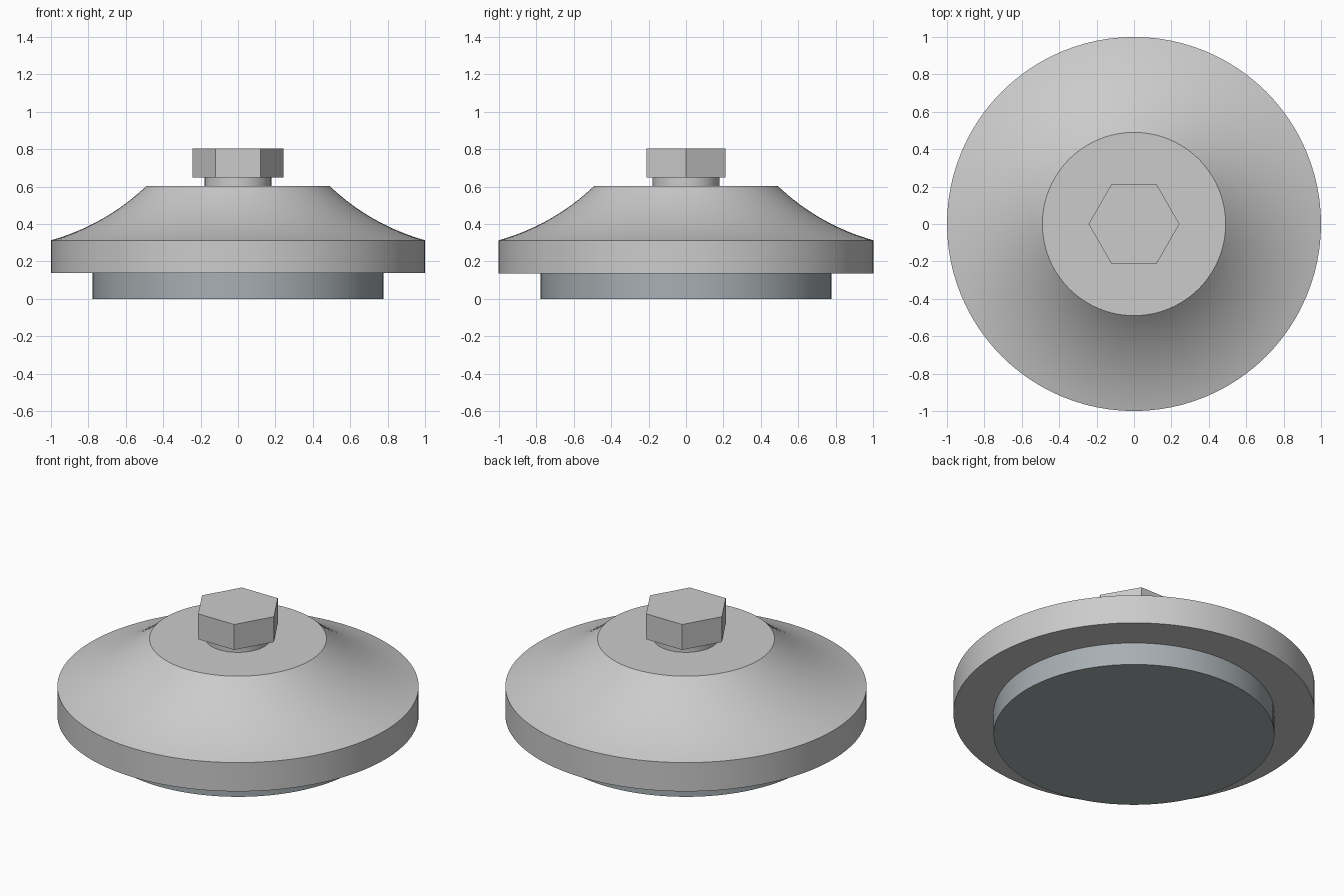
import bpy, bmesh
from math import sin, cos, pi, radians, atan2, hypot

if "Cube" in bpy.data.objects:
    bpy.data.objects.remove(bpy.data.objects["Cube"])


def lathe(name, profile, sides=96, smooth=True):
    """Revolve an (r, z) profile, listed bottom to top, into a capped solid."""
    bm = bmesh.new()
    rings = [[bm.verts.new((r * cos(2 * pi * i / sides), r * sin(2 * pi * i / sides), z))
              for i in range(sides)] for r, z in profile]
    for low, high in zip(rings, rings[1:]):
        for i in range(sides):
            j = (i + 1) % sides
            bm.faces.new((low[i], low[j], high[j], high[i]))
    bm.faces.new(rings[0][::-1])
    bm.faces.new(rings[-1])
    mesh = bpy.data.meshes.new(name)
    bm.to_mesh(mesh)
    bm.free()
    obj = bpy.data.objects.new(name, mesh)
    bpy.context.collection.objects.link(obj)
    if smooth:
        bpy.ops.object.select_all(action='DESELECT')
        obj.select_set(True)
        bpy.context.view_layer.objects.active = obj
        bpy.ops.object.shade_smooth_by_angle(angle=radians(25))
    return obj


def concave_arc(a, b, half_angle, steps):
    """Points of a hollow arc from the outer point a up to the inner point b."""
    dr, dz = a[0] - b[0], b[1] - a[1]
    chord_angle = atan2(dz, dr)
    radius = hypot(dr, dz) / (2 * sin(half_angle))
    start = chord_angle - half_angle
    points = []
    for k in range(steps + 1):
        t = start + 2 * half_angle * k / steps
        points.append((a[0] - radius * (sin(t) - sin(start)),
                       a[1] + radius * (cos(start) - cos(t))))
    return points


# Round foot pad
pad = lathe("foot_pad", [(0.777, 0), (0.777, 0.137)])
rubber = bpy.data.materials.new("dark_pad")
rubber.diffuse_color = (0.39, 0.43, 0.45, 1)
rubber.use_nodes = True
rubber.node_tree.nodes["Principled BSDF"].inputs["Base Color"].default_value = rubber.diffuse_color
pad.data.materials.append(rubber)

# Flared body with straight rim and flat top
lathe("flared_body", [(1.0, 0.137)] + concave_arc((1.0, 0.313), (0.49, 0.603), radians(14), 16))

# Bolt neck and hexagonal head
lathe("bolt_neck", [(0.178, 0.603), (0.178, 0.648)], 64)
lathe("hex_head", [(0.243, 0.648), (0.243, 0.803)], 6, smooth=False)
